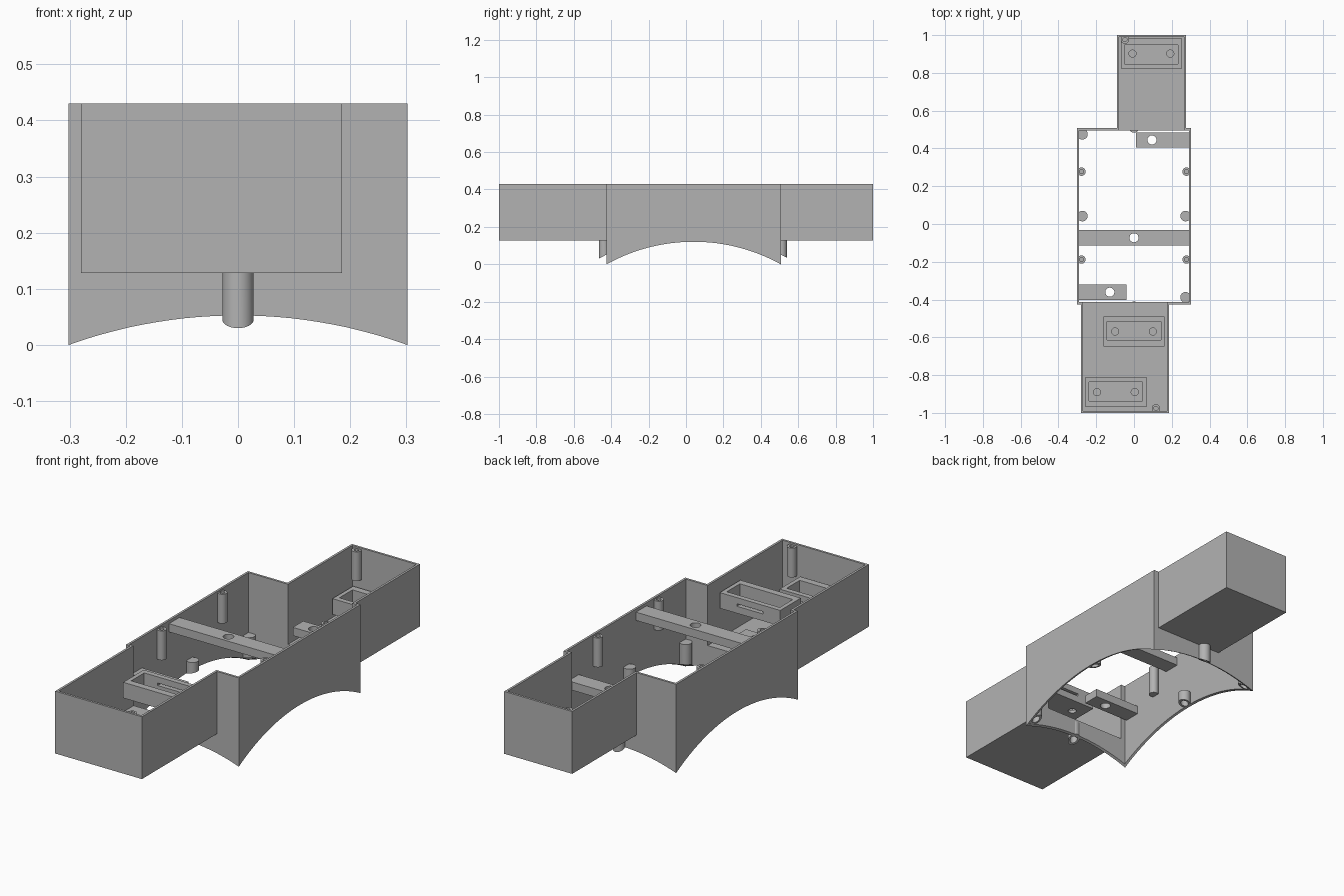
import bpy, bmesh, math
from mathutils import Matrix, Vector

if "Cube" in bpy.data.objects:
    bpy.data.objects.remove(bpy.data.objects["Cube"], do_unlink=True)

grey = bpy.data.materials.new("plain_grey")
grey.use_nodes = True
grey.diffuse_color = (0.45, 0.45, 0.45, 1)
grey.node_tree.nodes["Principled BSDF"].inputs["Base Color"].default_value = grey.diffuse_color

# Main dimensions
TOP, FLOOR, T = 0.43, 0.128, 0.011
HALF, FRONT, BACK = 0.302, -0.425, 0.507
MID = (FRONT + BACK) / 2
RADIUS = 1.007
REACH = HALF ** 2 + (BACK - MID) ** 2
DOME_Z = -math.sqrt(RADIUS ** 2 - REACH)


def dome(x, y):
    return DOME_Z + math.sqrt(RADIUS ** 2 - x ** 2 - (y - MID) ** 2)


def finish(name, bm):
    bmesh.ops.recalc_face_normals(bm, faces=bm.faces)
    mesh = bpy.data.meshes.new(name)
    bm.to_mesh(mesh)
    bm.free()
    mesh.materials.append(grey)
    ob = bpy.data.objects.new(name, mesh)
    bpy.context.scene.collection.objects.link(ob)
    return ob


def block(name, x0, x1, y0, y1, z0, z1):
    bm = bmesh.new()
    place = Matrix.Translation(((x0 + x1) / 2, (y0 + y1) / 2, (z0 + z1) / 2))
    size = Matrix.Diagonal((x1 - x0, y1 - y0, z1 - z0, 1))
    bmesh.ops.create_cube(bm, size=1, matrix=place @ size)
    return finish(name, bm)


def rod(name, x, y, r, z0, z1):
    bm = bmesh.new()
    bmesh.ops.create_cone(bm, cap_ends=True, segments=32, radius1=r, radius2=r,
                          depth=z1 - z0, matrix=Matrix.Translation((x, y, (z0 + z1) / 2)))
    return finish(name, bm)


def cut(ob, *cutters, keep=False):
    for c in cutters:
        c.hide_render = True
        mod = ob.modifiers.new("cut", "BOOLEAN")
        mod.operation, mod.solver, mod.object = "DIFFERENCE", "EXACT", c
    deps = bpy.context.evaluated_depsgraph_get()
    deps.update()
    mesh = bpy.data.meshes.new_from_object(ob.evaluated_get(deps))
    ob.modifiers.clear()
    ob.data = mesh
    if not keep:
        for c in cutters:
            bpy.data.objects.remove(c, do_unlink=True)


def smooth(ob):
    bpy.ops.object.select_all(action="DESELECT")
    ob.select_set(True)
    bpy.context.view_layer.objects.active = ob
    bpy.ops.object.shade_smooth_by_angle(angle=math.radians(35))


# Round cutter that arches the underside
bm = bmesh.new()
bmesh.ops.create_uvsphere(bm, u_segments=128, v_segments=96, radius=RADIUS,
                          matrix=Matrix.Translation((0, MID, DOME_Z)))
bmesh.ops.delete(bm, geom=[v for v in bm.verts if v.co.z < -0.25], context="VERTS")
bmesh.ops.holes_fill(bm, edges=[e for e in bm.edges if e.is_boundary], sides=0)
dome_cutter = finish("dome_cutter", bm)
dome_cutter.hide_render = True

# Centre body: open frame, arched below, open towards both end boxes
FRONT_X, BACK_X = (-0.28, 0.185), (-0.09, 0.275)
body = block("centre_body", -HALF, HALF, FRONT, BACK, -0.05, TOP)
cut(body, block("hollow", -HALF + T, HALF - T, FRONT + T, BACK - T, -1, 1))
cut(body, dome_cutter, keep=True)
for (x0, x1), y in ((FRONT_X, FRONT), (BACK_X, BACK)):
    cut(body, block("opening", x0 + T, x1 - T, y - 0.05, y + 0.05, FLOOR + T, 1))

# End boxes: floor and three walls each
front_box = block("front_box", *FRONT_X, -1, FRONT, FLOOR, TOP)
cut(front_box, block("hollow", FRONT_X[0] + T, FRONT_X[1] - T, -1 + T, 0, FLOOR + T, 1))
back_box = block("back_box", *BACK_X, BACK, 1, FLOOR, TOP)
cut(back_box, block("hollow", BACK_X[0] + T, BACK_X[1] - T, 0, 1 - T, FLOOR + T, 1))

# Socket posts trimmed to the arch, with a recess in the foot
sockets = [("back_right", -0.273, 0.475, 0.14), ("mid_right", -0.273, 0.042, 0.185),
           ("mid_left", 0.273, 0.042, 0.185), ("front_left", 0.273, -0.388, 0.14),
           ("front_centre", 0, FRONT - 0.013, FLOOR), ("back_centre", 0, BACK + 0.005, FLOOR)]
for label, x, y, top in sockets:
    post = rod(label + "_socket_post", x, y, 0.028, -0.05, top)
    cut(post, dome_cutter, keep=True)
    cut(post, rod("recess", x, y, 0.018, -0.2, dome(x, y) + 0.03))
    smooth(post)

# Screw posts near the rim
screws = [(sx * 0.278, y) for sx in (-1, 1) for y in (0.277, -0.188)]
for i, (x, y) in enumerate(screws + [(-0.048, 0.976), (0.116, -0.976)]):
    post = rod(f"screw_post_{i + 1}", x, y, 0.022, 0.28, 0.422)
    cut(post, rod("pilot", x, y, 0.011, 0.35, 0.5))
    smooth(post)

# Cross bars with a hole each
bars = [("middle_bar", -0.3, 0.3, -0.113, -0.033, 0.415, 0),
        ("back_bar", 0.01, 0.3, 0.405, 0.485, 0.28, 0.095),
        ("front_bar", -0.3, -0.04, -0.402, -0.32, 0.28, -0.128)]
for name, x0, x1, y0, y1, top, hx in bars:
    bar = block(name, x0, x1, y0, y1, top - 0.04, top)
    cut(bar, rod("hole", hx, (y0 + y1) / 2, 0.024, 0, 1))
    smooth(bar)

# Trays: shallow pocket, two floor holes and a slot facing the centre
trays = [("upper_front_tray", 0, -0.569, 0.37, 1),
         ("lower_front_tray", -0.096, -0.89, 0.29, 1),
         ("back_tray", 0.092, 0.902, 0.238, -1)]
for name, x, y, top, side in trays:
    base = top - 0.076
    tray = block(name, x - 0.162, x + 0.162, y - 0.079, y + 0.079, base, top)
    inner = y + side * 0.004
    cut(tray, block("pocket", x - 0.142, x + 0.142, inner - 0.05, inner + 0.05, base + 0.015, 1))
    for sx in (-1, 1):
        cut(tray, rod("hole", x + sx * 0.1, y, 0.019, 0, 1))
    edge = y + side * 0.07
    cut(tray, block("slot", x - 0.07, x + 0.07, edge - 0.03, edge + 0.03, base + 0.034, base + 0.046))
    smooth(tray)

bpy.data.objects.remove(dome_cutter, do_unlink=True)
